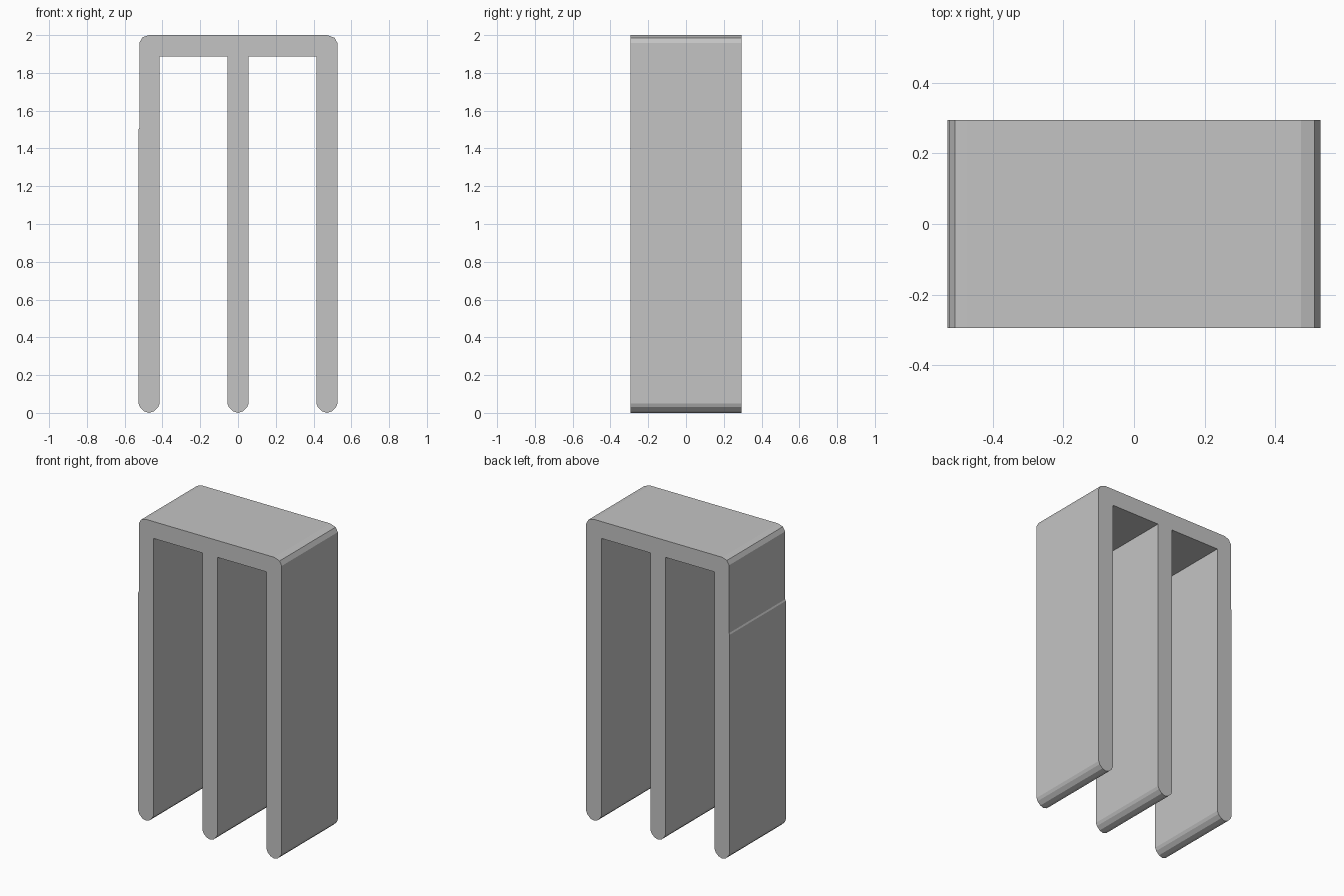
import bpy
import bmesh

cube = bpy.data.objects.get("Cube")
if cube:
    bpy.data.objects.remove(cube, do_unlink=True)

HALF_DEPTH = 0.294   # half the extrusion depth
HALF_WALL = 0.056    # half the thickness of each leg
LEG_X = 0.471        # centre of the outer legs
INNER_TOP = 1.888    # underside of the top bridge

grey = bpy.data.materials.new("plain grey")
grey.use_nodes = True
colour = (0.55, 0.55, 0.55, 1)
grey.diffuse_color = colour
grey.node_tree.nodes["Principled BSDF"].inputs["Base Color"].default_value = colour


def rounded_tip(x):
    """Faceted round foot of a leg, from its left side to its right side."""
    half = [(HALF_WALL, 0.05), (0.048, 0.03), (0.026, 0.008)]
    left = [(x - dx, z) for dx, z in half]
    right = [(x + dx, z) for dx, z in reversed(half)]
    return left + [(x, 0)] + right


# Outline: outer left side, three legs with slots between, rounded top corners
outline = [(-0.522, 1.96), (-0.522, 1.51), (-0.527, 1.5)]
for x in (-LEG_X, 0, LEG_X):
    if x > -LEG_X:
        outline.append((x - HALF_WALL, INNER_TOP))
    outline += rounded_tip(x)
    if x < LEG_X:
        outline.append((x + HALF_WALL, INNER_TOP))
outline += [(0.527, 1.957), (0.511, 1.986), (0.472, 2),
            (-0.472, 2), (-0.506, 1.988)]

# Extrude the outline from front to back
bm = bmesh.new()
face = bm.faces.new([bm.verts.new((x, -HALF_DEPTH, z)) for x, z in outline])
extruded = bmesh.ops.extrude_face_region(bm, geom=[face], use_keep_orig=True)
moved = [v for v in extruded["geom"] if isinstance(v, bmesh.types.BMVert)]
bmesh.ops.translate(bm, verts=moved, vec=(0, 2 * HALF_DEPTH, 0))
bmesh.ops.recalc_face_normals(bm, faces=bm.faces)
mesh = bpy.data.meshes.new("three_leg_clip")
bm.to_mesh(mesh)
bm.free()
mesh.materials.append(grey)
clip = bpy.data.objects.new("three_leg_clip", mesh)
bpy.context.collection.objects.link(clip)
